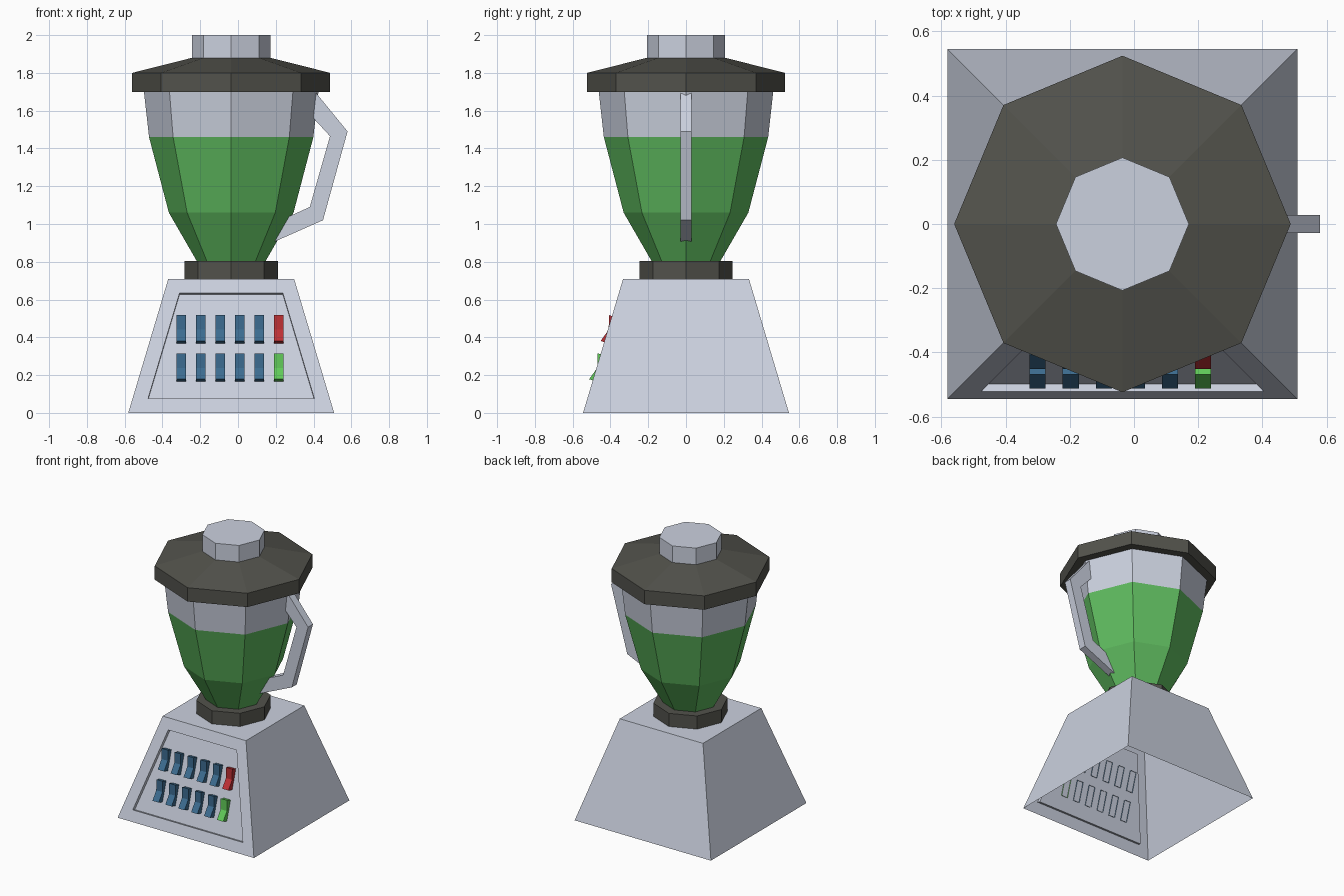
import bpy, bmesh, math
from mathutils import Vector

cube = bpy.data.objects.get("Cube")
if cube:
    bpy.data.objects.remove(cube, do_unlink=True)

CX = -0.036                 # axis of the body; the handle sticks out to +x
HALF, TOP_HALF, BASE_H = 0.545, 0.333, 0.71


def material(name, rgb):
    m = bpy.data.materials.new(name)
    m.use_nodes = True
    m.diffuse_color = (*rgb, 1)
    bsdf = next(n for n in m.node_tree.nodes if n.type == 'BSDF_PRINCIPLED')
    bsdf.inputs["Base Color"].default_value = (*rgb, 1)
    return m


grey = material("pale grey", (0.60, 0.64, 0.74))
dark = material("charcoal", (0.085, 0.085, 0.072))
juice = material("juice green", (0.115, 0.50, 0.115))
blue = material("button blue", (0.045, 0.15, 0.28))
red = material("button red", (0.52, 0.03, 0.035))
lime = material("button green", (0.12, 0.60, 0.10))


def finish(bm, name, *mats):
    mesh = bpy.data.meshes.new(name)
    bm.to_mesh(mesh)
    bm.free()
    for m in mats:
        mesh.materials.append(m)
    ob = bpy.data.objects.new(name, mesh)
    bpy.context.collection.objects.link(ob)
    return ob


def octagon_stack(name, profile, *mats):
    """Eight-sided solid from (radius, height) rings, closed at both ends."""
    bm = bmesh.new()
    rings = [[bm.verts.new((CX + r * math.cos(k * math.pi / 4),
                            r * math.sin(k * math.pi / 4), z))
              for k in range(8)] for r, z in profile]
    for a, b in zip(rings, rings[1:]):
        for k in range(8):
            n = (k + 1) % 8
            bm.faces.new((a[k], a[n], b[n], b[k]))
    bm.faces.new(rings[0][::-1])
    bm.faces.new(rings[-1])
    return finish(bm, name, *mats)


def prism(name, outline, width, mat, open_edges=()):
    """Extrude a polygon of 3D points by width, leaving some sides open."""
    bm = bmesh.new()
    half = Vector(width) / 2
    a = [bm.verts.new(Vector(p) - half) for p in outline]
    b = [bm.verts.new(Vector(p) + half) for p in outline]
    bm.faces.new(a)
    bm.faces.new(b[::-1])
    for i in range(len(a)):
        if i not in open_edges:
            j = (i + 1) % len(a)
            bm.faces.new((a[j], a[i], b[i], b[j]))
    bmesh.ops.recalc_face_normals(bm, faces=bm.faces)
    return finish(bm, name, mat)


# Motor base: hollow tapered box, open below, with a recessed front panel
bm = bmesh.new()
rings = [[bm.verts.new((CX + sx * h, sy * h, z))
          for sx, sy in ((-1, -1), (1, -1), (1, 1), (-1, 1))]
         for h, z in ((HALF, 0), (TOP_HALF, BASE_H))]
low, high = rings
sides = [bm.faces.new((low[k], low[(k + 1) % 4], high[(k + 1) % 4], high[k]))
         for k in range(4)]
bm.faces.new(high)
bm.normal_update()
bmesh.ops.inset_individual(bm, faces=[sides[0]], thickness=0.079,
                           use_even_offset=True)
bmesh.ops.inset_individual(bm, faces=[sides[0]], thickness=0.0, depth=-0.025)
finish(bm, "motor_base", grey)

# Collar, jar, lid and cap
octagon_stack("collar", [(0.247, BASE_H), (0.247, 0.805)], dark)
jar = octagon_stack("jar", [(0.18, 0.80), (0.33, 1.06), (0.435, 1.46),
                            (0.463, 1.71)], grey, juice)
for face in jar.data.polygons:
    face.material_index = int(face.center.z < 1.46)
octagon_stack("lid", [(0.524, 1.70), (0.524, 1.80), (0.207, 1.88)], dark)
octagon_stack("lid_cap", [(0.207, 1.88), (0.207, 2.0)], grey)

# Handle: bent flat bar on the jar's left side
handle = [(0.40, 1.71), (0.58, 1.49), (0.45, 1.02), (0.19, 0.905),
          (0.27, 1.04), (0.38, 1.09), (0.487, 1.465), (0.39, 1.57)]
prism("handle", [(x, 0, z) for x, z in handle], (0, 0.056, 0), grey)

# Rocker buttons: dished shells, open at the back, set along the sloping panel
up = Vector((0, HALF - TOP_HALF, BASE_H)).normalized()
out = Vector((0, -up.z, up.y))
rocker = [(0.180, -0.03), (0.180, 0.02), (0.250, -0.004),
          (0.324, 0.017), (0.324, -0.03)]
for row, shift in (("lower", 0), ("upper", 0.211)):
    for i in range(6):
        start = Vector((-0.3 + 0.103 * i, -HALF, 0))
        points = [start + up * (u + shift) + out * n for u, n in rocker]
        mat = blue if i < 5 else (lime if row == "lower" else red)
        prism(f"{row}_button_{i + 1}", points, (0.05, 0, 0), mat,
              open_edges=(4,))
